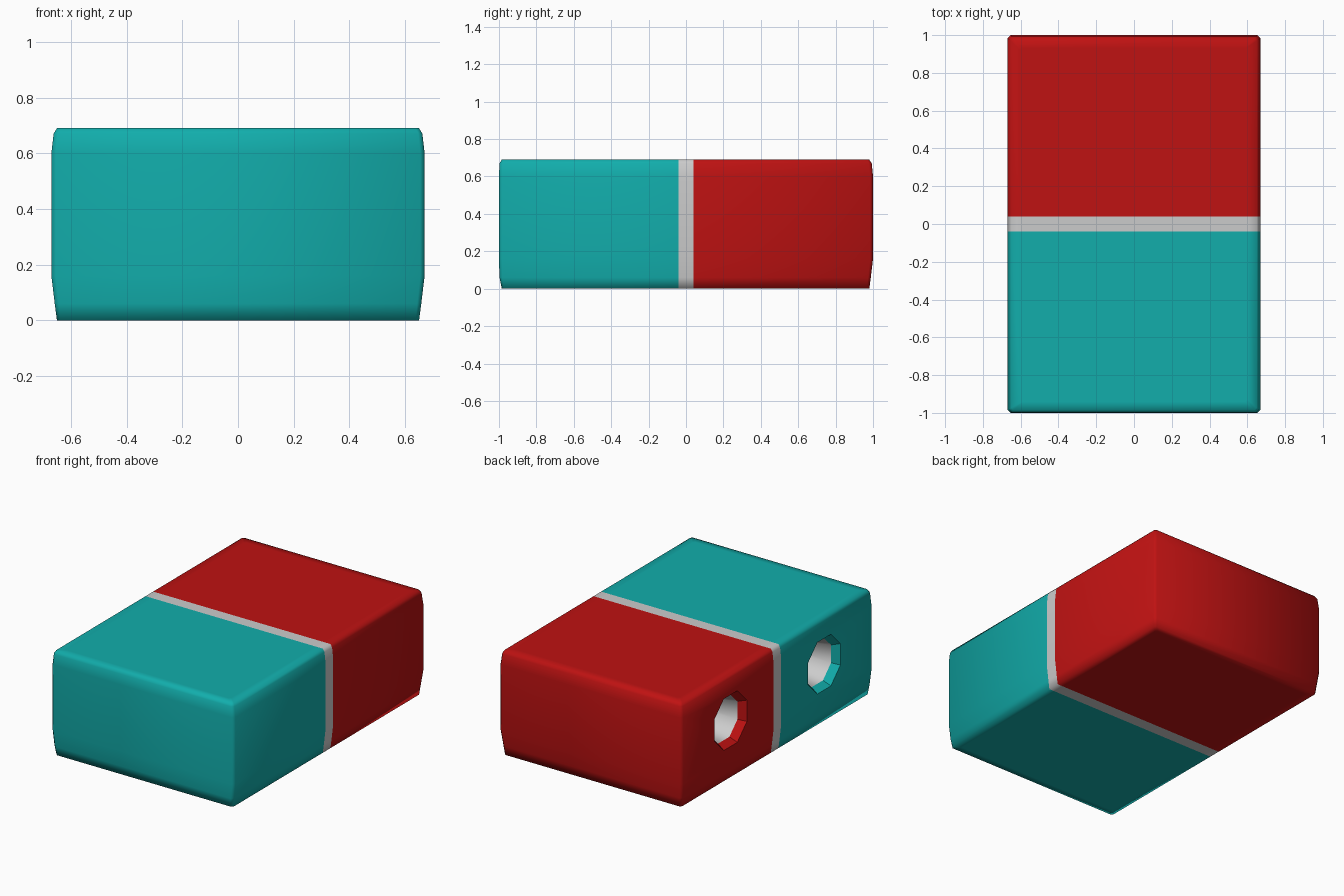
import bpy, bmesh, math
from mathutils import Vector, Matrix

if "Cube" in bpy.data.objects:
    bpy.data.objects.remove(bpy.data.objects["Cube"])

HOLES = [(0.49, 0.39), (-0.49, 0.39)]      # y, z of the sharpening holes on the left side
MOUTH, NECK, NECK_X = 0.185, 0.155, -0.62  # countersink radii and its inner end


def material(name, rgb):
    m = bpy.data.materials.new(name)
    m.diffuse_color = (*rgb, 1)
    m.use_nodes = True
    m.node_tree.nodes["Principled BSDF"].inputs["Base Color"].default_value = m.diffuse_color
    return m


def add_object(name, bm, mat=None):
    me = bpy.data.meshes.new(name)
    bm.to_mesh(me)
    bm.free()
    ob = bpy.data.objects.new(name, me)
    bpy.context.collection.objects.link(ob)
    if mat:
        me.materials.append(mat)
    return ob


def tube(bm, y, z, x0, r0, x1, r1, caps):
    """Eight-sided tapered tube along x."""
    mat = Matrix.Translation(((x0 + x1) / 2, y, z)) @ Matrix.Rotation(math.pi / 2, 4, 'Y')
    mat = mat @ Matrix.Rotation(math.pi / 8, 4, 'Z')
    return bmesh.ops.create_cone(bm, cap_ends=caps, segments=8, radius1=r0,
                                 radius2=r1, depth=x1 - x0, matrix=mat)['verts']


# block: stacked rounded rectangles (z, half width, front, back, corner cut)
rings = [
    (0.00, 0.60, -0.94, 0.93, 0.012),
    (0.00, 0.65, -0.985, 0.98, 0.012),
    (0.06, 0.658, -0.997, 0.988, 0.015),
    (0.16, 0.67, -1.00, 1.00, 0.016),
    (0.60, 0.67, -1.00, 1.00, 0.016),
    (0.67, 0.662, -0.997, 0.993, 0.015),
    (0.69, 0.65, -0.985, 0.98, 0.012),
    (0.69, 0.60, -0.94, 0.93, 0.012),
]
bm = bmesh.new()
loops = []
for z, w, f, b, c in rings:
    pts = [(-w + c, f), (w - c, f), (w, f + c), (w, b - c),
           (w - c, b), (-w + c, b), (-w, b - c), (-w, f + c)]
    loops.append([bm.verts.new((x, y, z)) for x, y in pts])
for lo, hi in zip(loops, loops[1:]):
    for i in range(8):
        j = (i + 1) % 8
        bm.faces.new((lo[i], lo[j], hi[j], hi[i]))
bm.faces.new(loops[0][::-1])
bm.faces.new(loops[-1])
bmesh.ops.recalc_face_normals(bm, faces=bm.faces)
block = add_object("block", bm)

# countersinks cut into the left side
bm = bmesh.new()
slope = (MOUTH - NECK) / (0.67 + NECK_X)
for y, z in HOLES:
    tube(bm, y, z, -0.70, MOUTH + 0.03 * slope, NECK_X, NECK, True)
bmesh.ops.recalc_face_normals(bm, faces=bm.faces)
cutter = add_object("countersink_cutter", bm)
mod = block.modifiers.new("countersinks", 'BOOLEAN')
mod.operation, mod.solver, mod.object = 'DIFFERENCE', 'EXACT', cutter
bpy.context.view_layer.update()
cut_mesh = bpy.data.meshes.new_from_object(
    block.evaluated_get(bpy.context.evaluated_depsgraph_get()))
bpy.data.objects.remove(block)
bpy.data.objects.remove(cutter)


def near_hole(p):
    return p.x < -0.5 and any(math.hypot(p.y - y, p.z - z) < 0.2 for y, z in HOLES)


def slice_block(name, y0, y1, mat):
    """One slice of the block between two y positions."""
    bm = bmesh.new()
    bm.from_mesh(cut_mesh)
    floor = [f for f in bm.faces
             if all(abs(v.co.x - NECK_X) < 1e-3 and near_hole(v.co) for v in f.verts)]
    bmesh.ops.delete(bm, geom=floor, context='FACES')
    for y, sign in ((y0, -1), (y1, 1)):
        if abs(y) < 1:
            bmesh.ops.bisect_plane(bm, geom=bm.verts[:] + bm.edges[:] + bm.faces[:],
                                   plane_co=(0, y, 0), plane_no=(0, sign, 0),
                                   clear_outer=True)
    for f in bm.faces:
        f.smooth = True
        f.material_index = 0
    for e in bm.edges:
        if all(near_hole(v.co) for v in e.verts):
            e.smooth = False
    ob = add_object(name, bm)
    ob.data.materials.clear()
    if mat:
        ob.data.materials.append(mat)


slice_block("front_half", -2, -0.04, material("teal", (0.006, 0.42, 0.41)))
slice_block("middle_band", -0.04, 0.04, None)
slice_block("back_half", 0.04, 2, material("red", (0.52, 0.006, 0.006)))

# grey tapered linings inside the holes
for side, (y, z) in zip(("back", "front"), HOLES):
    bm = bmesh.new()
    tube(bm, y, z, NECK_X, NECK, -0.2, 0.08, True)
    mouth = [f for f in bm.faces if all(abs(v.co.x - NECK_X) < 1e-3 for v in f.verts)]
    bmesh.ops.delete(bm, geom=mouth, context='FACES')
    bmesh.ops.reverse_faces(bm, faces=bm.faces[:])
    for f in bm.faces:
        f.smooth = len(f.verts) == 4
    add_object(side + "_hole_lining", bm)
